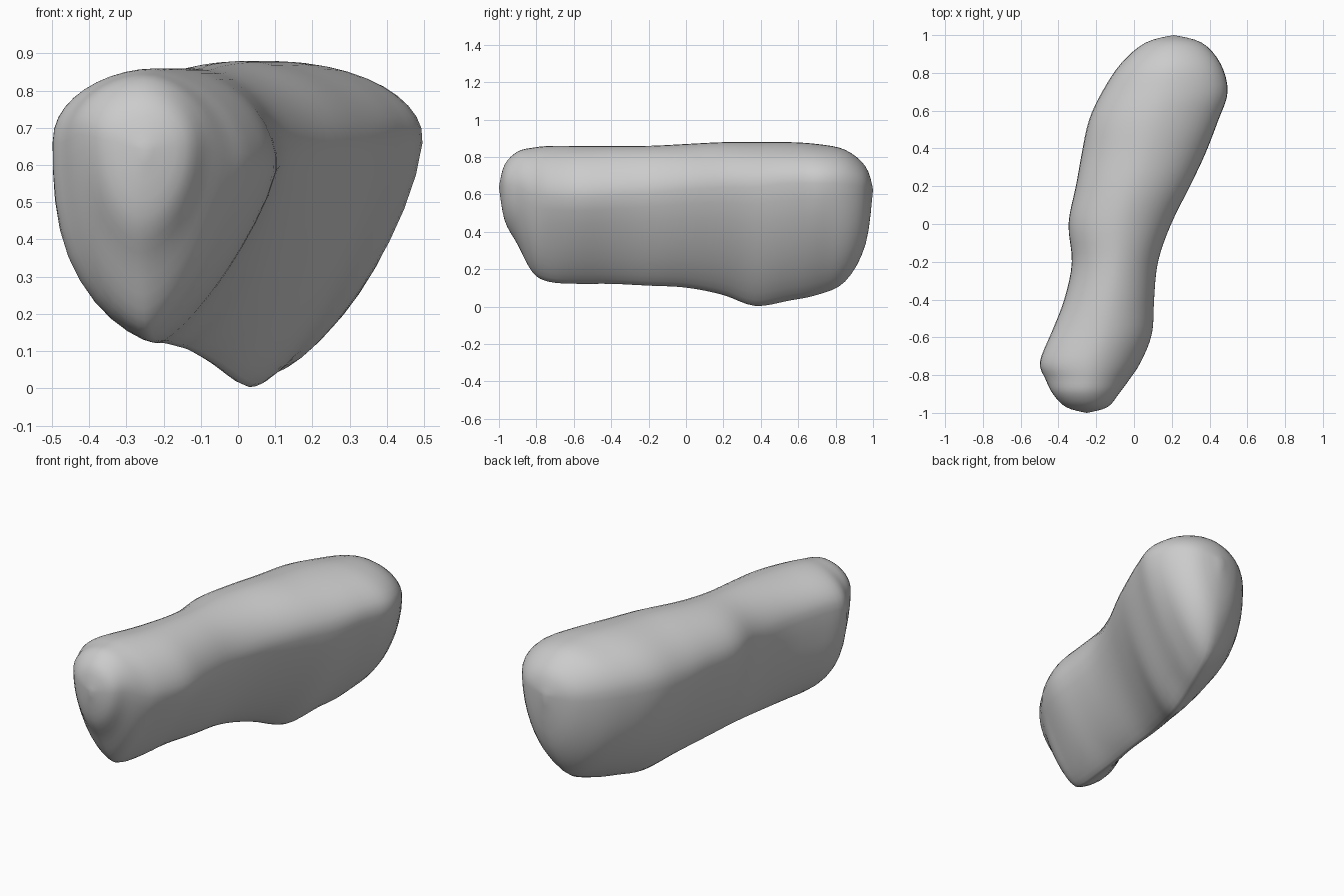
import bpy
import bmesh
import math

default_cube = bpy.data.objects.get("Cube")
if default_cube:
    bpy.data.objects.remove(default_cube, do_unlink=True)

# Stations from front to back: y, right edge, left edge, top, bottom, keel x
STATIONS = [
    (-1, -.25, -.25, .64, .64, -.25),
    (-.97, -.36, -.14, .76, .46, -.26),
    (-.9, -.43, -.08, .83, .33, -.26),
    (-.82, -.47, -.02, .85, .18, -.25),
    (-.73, -.5, .04, .86, .13, -.24),
    (-.58, -.44, .1, .86, .12, -.22),
    (-.4, -.37, .11, .86, .12, -.2),
    (-.2, -.33, .13, .86, .11, -.16),
    (0, -.35, .2, .87, .1, -.13),
    (.2, -.31, .3, .88, .06, -.06),
    (.37, -.28, .38, .88, 0, .03),
    (.55, -.24, .45, .88, .03, .08),
    (.7, -.17, .5, .87, .06, .13),
    (.85, -.07, .46, .84, .13, .17),
    (.96, .06, .36, .75, .33, .21),
    (1, .21, .21, .63, .63, .21),
]
STEPS = 4       # rings per station
QUARTER = 10    # points per quarter of a ring


def smooth_mix(a, b, c, d, t):
    """Smooth curve through b and c."""
    return b + t / 2 * (c - a + t * (2 * a - 5 * b + 4 * c - d + t * (3 * (b - c) + d - a)))


def mix(a, b, t):
    """Blend from a to b, held at both ends."""
    return a + (b - a) * min(max(t, 0), 1)


def dense_stations():
    last = len(STATIONS) - 1
    for i in range(last):
        around = [STATIONS[min(max(i + k, 0), last)] for k in (-1, 0, 1, 2)]
        for step in range(STEPS):
            yield [smooth_mix(*values, step / STEPS) for values in zip(*around)]
    yield STATIONS[last]


def side_shape(y, is_left):
    """Height share of the widest line and fullness of the flank below it."""
    if is_left:
        return mix(.63, .75, (y + .5) / 1), mix(1.2, 1.45, (y + .5) / 1)
    swell = mix(1, 0, abs(y + .64) / .35)
    back = mix(0, 1, (y - .3) / .4)
    return mix(.7, .75, swell), 1.4 + 2.1 * swell + back


def ring_points(y, low_x, high_x, top, bottom, keel):
    """Domed upper half and a tapering, softly keeled lower half."""
    centre = (low_x + high_x) / 2
    end = (abs(y) - .75) / .25
    power = mix(.75, .5, end)
    points = []
    for quarter in range(4):
        is_left = quarter in (0, 3)
        side = high_x if is_left else low_x
        share, bulge = side_shape(y, is_left)
        bulge = mix(bulge, 2, end)
        middle = bottom + (top - bottom) * share
        for k in range(QUARTER):
            angle = (quarter + k / QUARTER) * math.pi / 2
            out, up = abs(math.cos(angle)), min(abs(math.sin(angle)), 1)
            if quarter < 2:
                x = centre + (side - centre) * out ** 1.1
                z = middle + (top - middle) * up
            else:
                x = keel + (side - keel) * (1 - up ** bulge) ** power
                z = middle + (bottom - middle) * up
            points.append((x, y, z))
    return points


# Stone body, lofted ring by ring
bm = bmesh.new()
stations = list(dense_stations())
rings = [[bm.verts.new(p) for p in ring_points(*s)] for s in stations[1:-1]]
count = QUARTER * 4
for near, far in zip(rings, rings[1:]):
    for k in range(count):
        n = (k + 1) % count
        bm.faces.new((near[k], near[n], far[n], far[k]))

# Rounded ends close on a single point
for ring, station in ((rings[0], stations[0]), (rings[-1], stations[-1])):
    tip = bm.verts.new((station[1], station[0], station[3]))
    for k in range(count):
        bm.faces.new((ring[k], ring[(k + 1) % count], tip))

# Soften the loft slightly
for _ in range(2):
    bmesh.ops.smooth_vert(bm, verts=bm.verts, factor=.3,
                          use_axis_x=True, use_axis_y=False, use_axis_z=True)
bmesh.ops.recalc_face_normals(bm, faces=bm.faces)
for face in bm.faces:
    face.smooth = True

mesh = bpy.data.meshes.new("stone_body")
bm.to_mesh(mesh)
bm.free()
stone = bpy.data.objects.new("stone_body", mesh)
bpy.context.collection.objects.link(stone)

# Plain grey stone
grey = bpy.data.materials.new("stone_grey")
grey.use_nodes = True
colour = (.6, .6, .6, 1)
grey.diffuse_color = colour
grey.node_tree.nodes["Principled BSDF"].inputs["Base Color"].default_value = colour
mesh.materials.append(grey)
